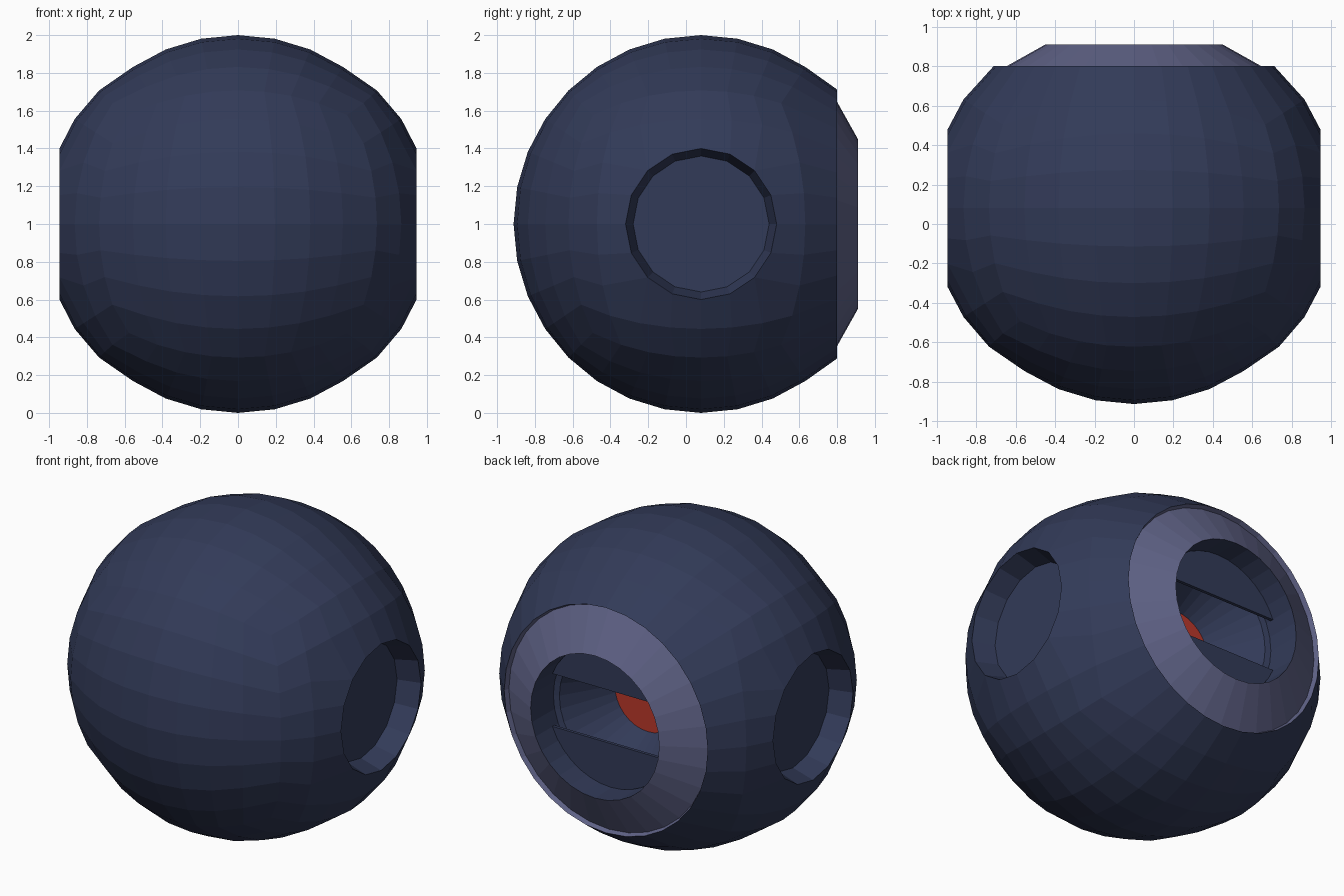
import bpy, bmesh, math
from mathutils import Vector, Matrix

if "Cube" in bpy.data.objects:
    bpy.data.objects.remove(bpy.data.objects["Cube"])

CENTRE = Vector((0, 0.08, 1))


def material(name, rgb):
    m = bpy.data.materials.new(name)
    m.diffuse_color = (*rgb, 1)
    m.use_nodes = True
    m.node_tree.nodes["Principled BSDF"].inputs["Base Color"].default_value = m.diffuse_color
    return m


NAVY = material("navy_shell", (0.032, 0.043, 0.098))
SLATE = material("slate_ring", (0.117, 0.125, 0.245))
RED = material("red_lens", (0.50, 0.040, 0.024))


def finish(bm, name, mat):
    mesh = bpy.data.meshes.new(name)
    bm.to_mesh(mesh)
    bm.free()
    mesh.materials.append(mat)
    obj = bpy.data.objects.new(name, mesh)
    bpy.context.collection.objects.link(obj)
    return obj


def lathe(name, profile, axis, segs, mat, cap=False):
    """Revolve (radius, distance) points, outer to inner, about an axis through CENTRE."""
    bm = bmesh.new()
    rot = Vector((0, 0, 1)).rotation_difference(Vector(axis)).to_matrix()
    rings = []
    for r, d in profile:
        rings.append([bm.verts.new(rot @ Vector((r * math.cos(math.tau * i / segs),
                                                 r * math.sin(math.tau * i / segs), d)) + CENTRE)
                      for i in range(segs)])
    for a, b in zip(rings, rings[1:]):
        for i in range(segs):
            j = (i + 1) % segs
            bm.faces.new((a[i], a[j], b[j], b[i]))
    if cap:
        bm.faces.new(rings[-1])
    return finish(bm, name, mat)


def equiangular(c):
    return math.tan(c * math.pi / 4)


# Shell: cube sphere, with an open back and a round hole in each side
bm = bmesh.new()
bmesh.ops.create_cube(bm, size=2)
bmesh.ops.subdivide_edges(bm, edges=bm.edges[:], cuts=7, use_grid_fill=True)
holes = []
for f in bm.faces:
    c = f.calc_center_median()
    if c.y > 0.99 or (abs(c.x) > 0.99 and max(abs(c.y), abs(c.z)) < 0.5):
        holes.append(f)
bmesh.ops.delete(bm, geom=holes, context='FACES')
for v in bm.verts:
    c = v.co.copy()
    side_size = max(abs(c.y), abs(c.z))
    if c.y > 0.99:
        # back rim becomes a flat circle
        m = max(abs(c.x), abs(c.z))
        p = Vector((equiangular(c.x / m), equiangular(c.z / m))).normalized() * 0.712
        v.co = Vector((p.x, 0.72, p.y))
    elif abs(c.x) > 0.99 and side_size < 0.51:
        # side rim becomes a flat circle
        p = Vector((equiangular(c.y / side_size), equiangular(c.z / side_size))).normalized() * 0.4
        v.co = Vector((math.copysign(0.945, c.x), p.x, p.y))
    else:
        n = Vector([equiangular(k) for k in c]).normalized()
        if abs(n.x) > 0.6:
            n.x *= 1.04
        n.y *= 0.993
        v.co = n
    v.co += CENTRE
bmesh.ops.recalc_face_normals(bm, faces=bm.faces[:])
finish(bm, "shell", NAVY)

# Side recesses
for label, s in (("right", 1), ("left", -1)):
    lathe(label + "_recess", [(0.40, 0.945), (0.36, 0.805)], (s, 0, 0), 16, NAVY, cap=True)

# Sloped ring, eye socket and lens at the back
lathe("eye_ring", [(0.712, 0.72), (0.70, 0.69), (0.45, 0.83)], (0, 1, 0), 32, SLATE)
lathe("eye_socket", [(0.45, 0.83), (0.445, 0.61), (0.41, 0.60), (0.23, 0.30)], (0, 1, 0), 32, NAVY)
lathe("lens", [(0.232, 0.302)], (0, 1, 0), 32, RED, cap=True)

# Upper and lower eyelids: circle segments with a straight edge
for label, s in (("upper", 1), ("lower", -1)):
    bm = bmesh.new()
    r, start = 0.443, math.asin(0.167 / 0.443)
    pts = []
    for i in range(15):
        a = start + (math.pi - 2 * start) * i / 14
        pts.append(bm.verts.new(CENTRE + Vector((r * math.cos(a), 0.67, s * r * math.sin(a)))))
    face = bm.faces.new(pts)
    ext = bmesh.ops.extrude_face_region(bm, geom=[face], use_keep_orig=True)
    for v in ext["geom"]:
        if isinstance(v, bmesh.types.BMVert):
            v.co.y -= 0.02
    bmesh.ops.recalc_face_normals(bm, faces=bm.faces[:])
    finish(bm, label + "_eyelid", NAVY)
